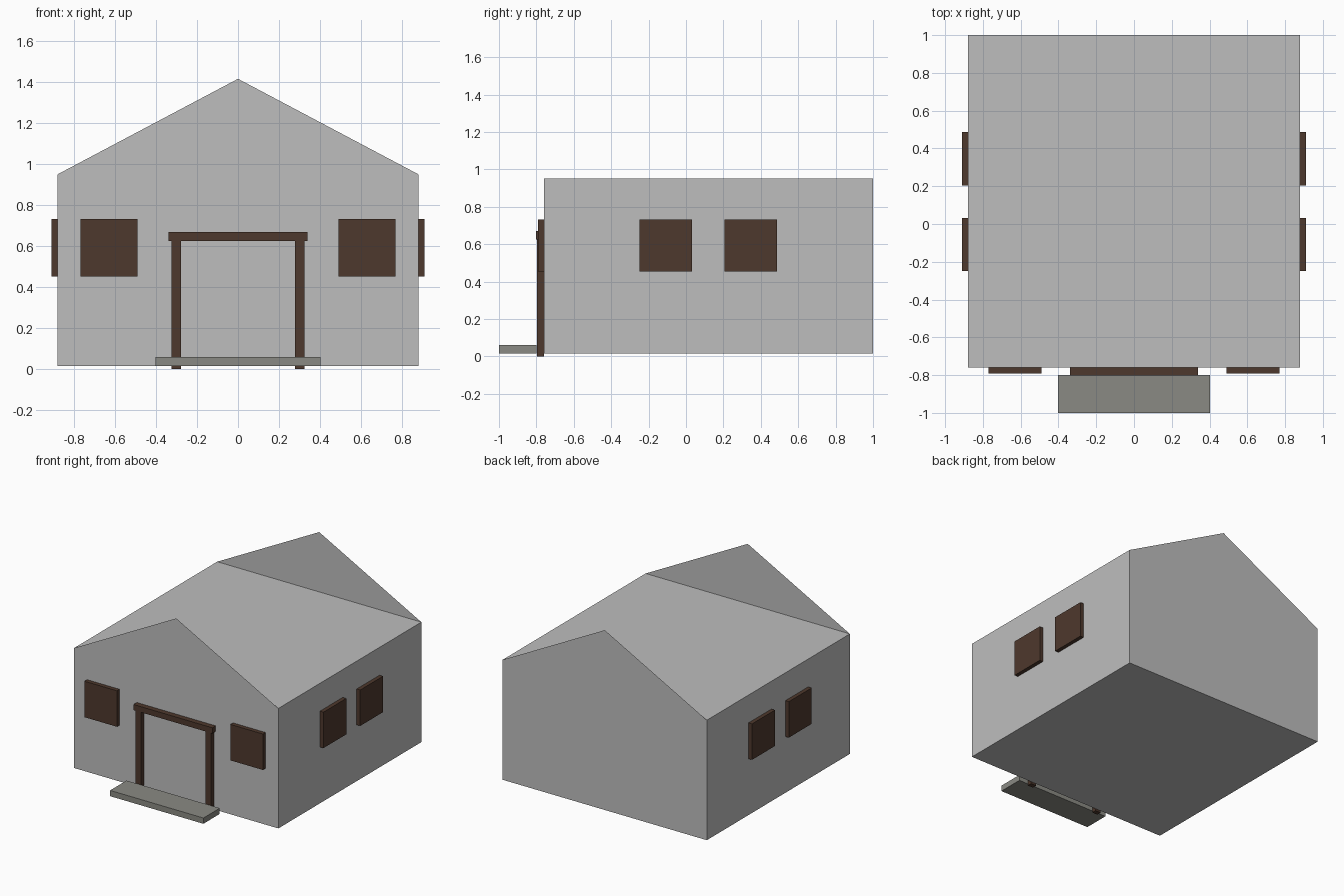
import bpy, bmesh

if "Cube" in bpy.data.objects:
    bpy.data.objects.remove(bpy.data.objects["Cube"])


def material(name, rgb):
    m = bpy.data.materials.new(name)
    m.diffuse_color = (*rgb, 1.0)
    m.use_nodes = True
    m.node_tree.nodes["Principled BSDF"].inputs["Base Color"].default_value = m.diffuse_color
    return m


GREY = material("wall grey", (0.515, 0.515, 0.515))
BROWN = material("dark brown wood", (0.076, 0.040, 0.026))
STONE = material("step stone", (0.254, 0.254, 0.227))


def finish(name, bm, mat):
    me = bpy.data.meshes.new(name)
    bm.to_mesh(me)
    bm.free()
    me.materials.append(mat)
    ob = bpy.data.objects.new(name, me)
    bpy.context.collection.objects.link(ob)
    return ob


def box(name, x, y, z, mat):
    """Box spanning the (low, high) pairs x, y, z."""
    bm = bmesh.new()
    bmesh.ops.create_cube(bm, size=1)
    for v in bm.verts:
        v.co = [sum(r) / 2 + c * (r[1] - r[0]) for r, c in zip((x, y, z), v.co)]
    return finish(name, bm, mat)


# House shell: flat top, with thin gable walls rising at front and back
W, FRONT, BACK = 0.88, -0.76, 1.0
profile = [(-W, 0.015), (W, 0.015), (W, 0.95), (0, 1.416), (-W, 0.95)]
bm = bmesh.new()
f = [bm.verts.new((x, FRONT, z)) for x, z in profile]
b = [bm.verts.new((x, BACK, z)) for x, z in profile]
bm.faces.new(f)
bm.faces.new(b[::-1])
for i, j in ((0, 1), (1, 2), (2, 4), (4, 0)):  # floor, right, top, left
    bm.faces.new((f[j], f[i], b[i], b[j]))
finish("house_walls", bm, GREY)

# Windows and door posts, mirrored left and right
for side, s in (("left", -1), ("right", 1)):
    def span(lo, hi):
        return tuple(sorted((s * lo, s * hi)))

    box(f"front_window_{side}", span(0.489, 0.769), (-0.792, FRONT), (0.453, 0.733), BROWN)
    for n, y in (("front", -0.248), ("back", 0.205)):
        box(f"side_window_{side}_{n}", span(W, 0.91), (y, y + 0.281), (0.453, 0.733), BROWN)
    box(f"door_post_{side}", span(0.278, 0.325), (-0.797, FRONT), (0.0, 0.63), BROWN)

# Door lintel and front step
box("door_lintel", (-0.34, 0.34), (-0.801, FRONT), (0.626, 0.67), BROWN)
box("front_step", (-0.402, 0.402), (-1.0, -0.799), (0.015, 0.06), STONE)
